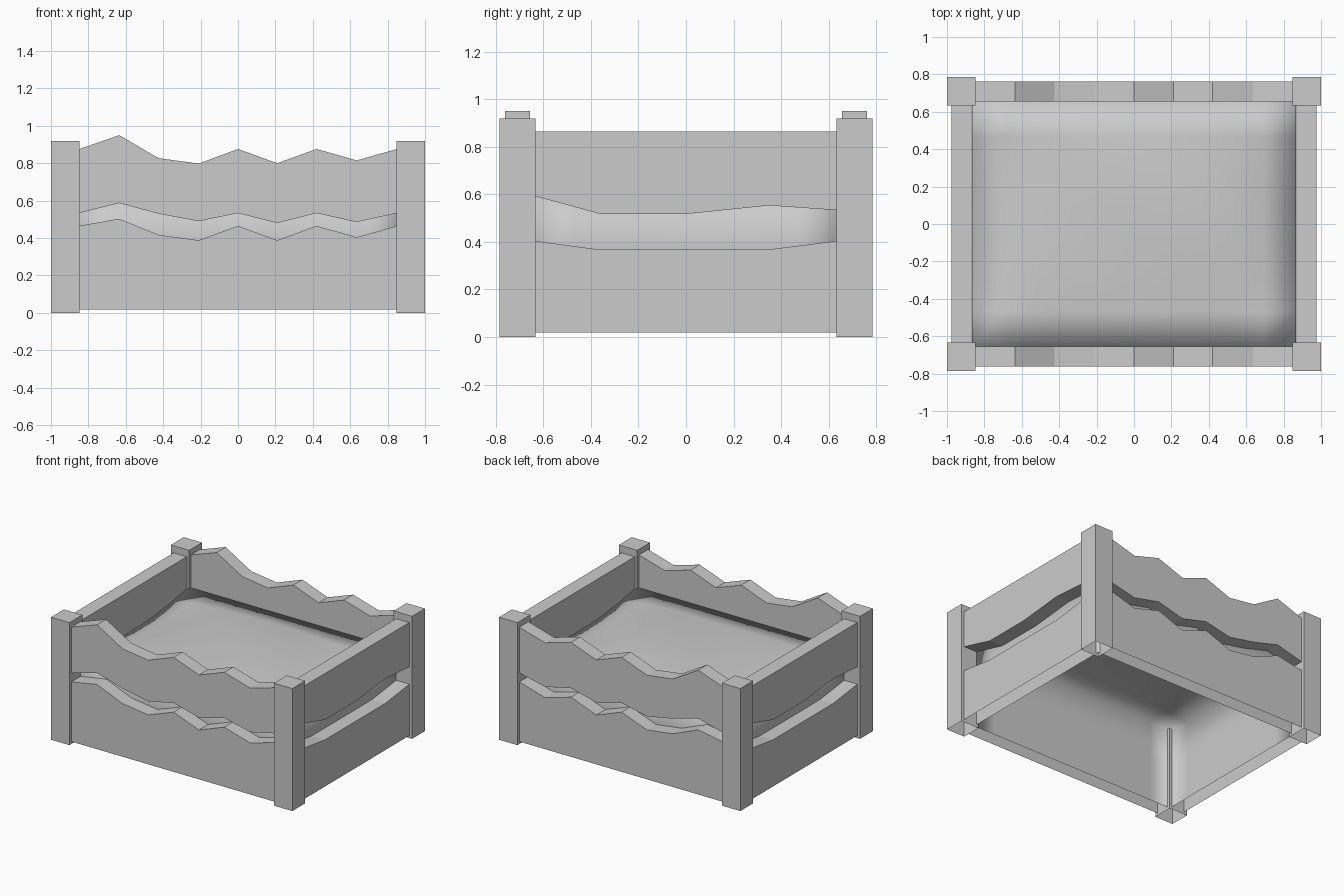
import bpy, bmesh, math

if "Cube" in bpy.data.objects:
    bpy.data.objects.remove(bpy.data.objects["Cube"])

grey = bpy.data.materials.new("plain grey")
grey.diffuse_color = (0.6, 0.6, 0.6, 1)
grey.use_nodes = True
grey.node_tree.nodes["Principled BSDF"].inputs["Base Color"].default_value = grey.diffuse_color


def finish(name, bm, smooth=False, recalc=True):
    if recalc:
        bmesh.ops.recalc_face_normals(bm, faces=bm.faces)
    me = bpy.data.meshes.new(name)
    bm.to_mesh(me)
    bm.free()
    me.materials.append(grey)
    for p in me.polygons:
        p.use_smooth = smooth
    ob = bpy.data.objects.new(name, me)
    bpy.context.collection.objects.link(ob)
    return ob


def open_bottom(bm, z):
    low = [f for f in bm.faces if all(v.co.z < z for v in f.verts)]
    bmesh.ops.delete(bm, geom=low, context='FACES_ONLY')


def board(name, top, bottom, place):
    """Extrude an outline of (along, z) points; place maps (along, z, side) to 3D."""
    bm = bmesh.new()
    outline = top + bottom[::-1]
    a = [bm.verts.new(place(u, z, 0)) for u, z in outline]
    b = [bm.verts.new(place(u, z, 1)) for u, z in outline]
    bm.faces.new(a)
    bm.faces.new(b[::-1])
    n = len(outline)
    for i in range(n):
        j = (i + 1) % n
        bm.faces.new((a[j], a[i], b[i], b[j]))
    bmesh.ops.recalc_face_normals(bm, faces=bm.faces)
    open_bottom(bm, 0.03)
    finish(name, bm, recalc=False)


# Corner posts, open underneath
for sx, lr in ((-1, "left"), (1, "right")):
    for sy, fb in ((-1, "front"), (1, "back")):
        bm = bmesh.new()
        bmesh.ops.create_cube(bm, size=1)
        for v in bm.verts:
            v.co = (sx * 0.924 + v.co.x * 0.152, sy * 0.709 + v.co.y * 0.152, (v.co.z + 0.5) * 0.918)
        open_bottom(bm, 0.01)
        finish(f"{fb}_{lr}_post", bm, recalc=False)

# Wavy front and back boards
xs = [-0.85, -0.635, -0.425, -0.21, 0, 0.21, 0.42, 0.635, 0.85]
wave = lambda zs: list(zip(xs, zs))
upper_top = wave([0.875, 0.95, 0.827, 0.798, 0.876, 0.80, 0.876, 0.815, 0.876])
upper_low = wave([0.533, 0.587, 0.53, 0.49, 0.533, 0.48, 0.533, 0.485, 0.533])
lower_top = wave([0.465, 0.503, 0.417, 0.388, 0.465, 0.388, 0.465, 0.404, 0.465])
for s, fb in ((-1, "front"), (1, "back")):
    place = lambda u, z, k, s=s: (u, s * (0.655 + 0.107 * k), z)
    board(f"{fb}_upper_board", upper_top, upper_low, place)
    board(f"{fb}_lower_board", lower_top, [(-0.85, 0.018), (0.85, 0.018)], place)

# Side boards, the left one turned half round
side_low = [(-0.635, 0.592), (-0.36, 0.517), (0, 0.517), (0.35, 0.553), (0.635, 0.533)]
side_top = [(-0.635, 0.404), (-0.37, 0.368), (0.35, 0.368), (0.635, 0.404)]
for s, lr in ((-1, "left"), (1, "right")):
    place = lambda u, z, k, s=s: (s * (0.868 + 0.109 * k), s * u, z)
    board(f"{lr}_upper_board", [(-0.635, 0.865), (0.635, 0.865)], side_low, place)
    board(f"{lr}_lower_board", side_top, [(-0.635, 0.018), (0.635, 0.018)], place)

# Soft soil filling: domed sheet, lower along the sides, with a skirt down the walls
bm = bmesh.new()
bmesh.ops.create_grid(bm, x_segments=10, y_segments=7, size=1)
for v in bm.verts:
    x, y = v.co.x, v.co.y
    dome = (1 - x * x) * (1 - y * y)
    sag = 0.07 * x ** 6 * (1 - y * y)
    v.co = (x * 0.867, y * 0.654, 0.63 + 0.035 * dome - sag + 0.012 * dome * math.sin(5 * x + 3 * y))
rim = [e for e in bm.edges if e.is_boundary]
for z in (0.38, 0.2, 0.018):
    out = bmesh.ops.extrude_edge_only(bm, edges=rim)["geom"]
    for v in out:
        if isinstance(v, bmesh.types.BMVert):
            v.co.z = z
    rim = [e for e in out if isinstance(e, bmesh.types.BMEdge)]
bmesh.ops.recalc_face_normals(bm, faces=bm.faces)
up = max(bm.faces, key=lambda f: f.calc_center_median().z)
if up.normal.z < 0:
    bmesh.ops.reverse_faces(bm, faces=bm.faces)
finish("soil_filling", bm, smooth=True, recalc=False)
